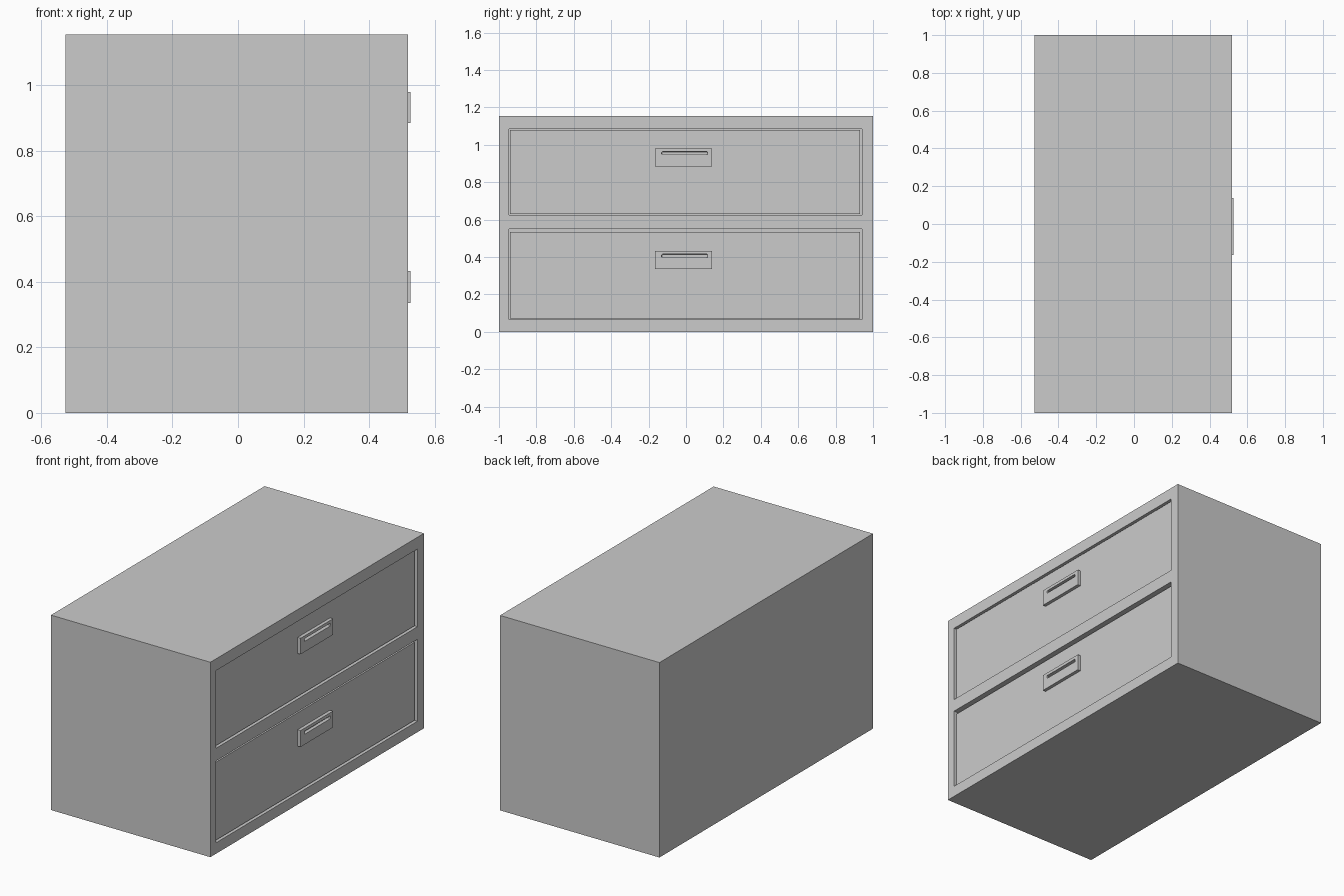
import bpy

if "Cube" in bpy.data.objects:
    bpy.data.objects.remove(bpy.data.objects["Cube"])


def box(name, x, y, z, bevel=0.0):
    """Box spanning the given (min, max) ranges."""
    bpy.ops.mesh.primitive_cube_add(size=1)
    ob = bpy.context.object
    ob.name = name
    ob.location = [(a + b) / 2 for a, b in (x, y, z)]
    ob.scale = [b - a for a, b in (x, y, z)]
    bpy.ops.object.transform_apply(location=False, rotation=False, scale=True)
    if bevel:
        mod = ob.modifiers.new("rounded", 'BEVEL')
        mod.width = bevel
        mod.segments = 2
    return ob


def cut(target, cutter):
    mod = target.modifiers.new("cut", 'BOOLEAN')
    mod.operation = 'DIFFERENCE'
    mod.solver = 'EXACT'
    mod.object = cutter
    cutter.hide_render = True
    cutter.hide_viewport = True
    cutter.display_type = 'WIRE'


FACE = 0.519    # cabinet face with the drawers
PANEL = 0.506   # slightly recessed drawer fronts
PULL = 0.526    # outer face of the pull plates

# Cabinet carcass
cabinet = box("cabinet", (-0.526, FACE), (-1, 1), (0, 1.155))

# (name, opening z, drawer front z, pull plate z, slot z)
drawers = [
    ("upper", (0.625, 1.085), (0.630, 1.080), (0.885, 0.980), (0.947, 0.963)),
    ("lower", (0.065, 0.550), (0.070, 0.533), (0.336, 0.433), (0.397, 0.415)),
]

for name, opening, front, plate, slot in drawers:
    # Opening in the carcass
    cut(cabinet, box(name + "_opening_cutter", (0.44, 0.6), (-0.947, 0.940), opening))
    # Drawer front
    box(name + "_drawer", (0.44, PANEL), (-0.940, 0.930), front)
    # Pull plate with a finger slot
    pull = box(name + "_pull", (PANEL - 0.002, PULL), (-0.165, 0.138), plate)
    cut(pull, box(name + "_slot_cutter", (PANEL, 0.56), (-0.130, 0.115), slot, 0.004))
